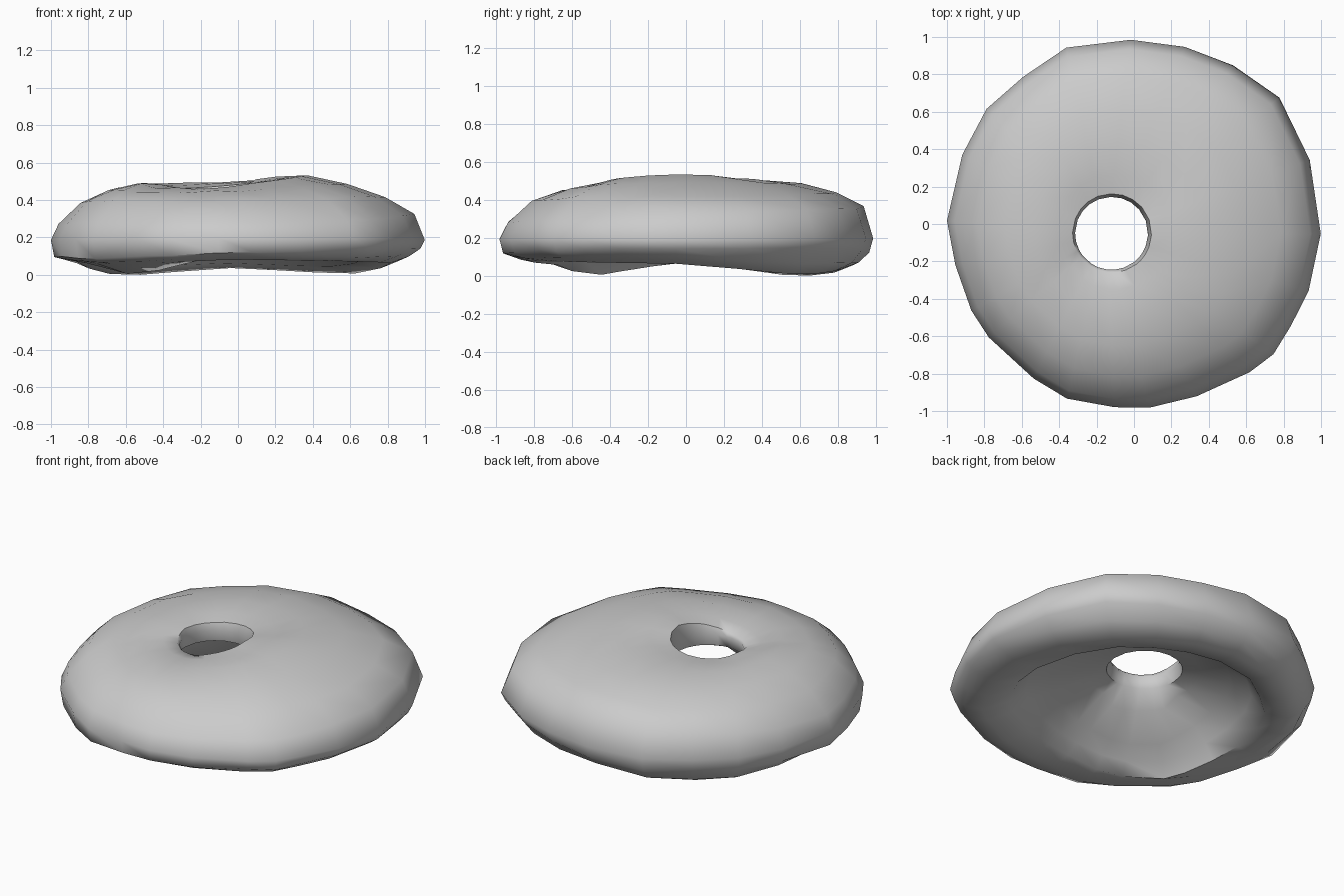
import bpy, bmesh, math, random

if "Cube" in bpy.data.objects:
    bpy.data.objects.remove(bpy.data.objects["Cube"])

random.seed(4)

# Outline corners seen from the top: (angle in degrees, radius)
OUTLINE = [(-3, 1.0), (20, 1.0), (41, 1.03), (58, 1.0), (74, .985), (91, .985), (111, 1.01),
           (127, .985), (142, 1.0), (158, .99), (179, 1.0), (193, .98), (208, .985),
           (218, .985), (237, .985), (249, 1.0), (264, .985), (275, .985), (290, .98),
           (308, 1.005), (317, 1.02), (327, 1.0), (339, 1.0)]
HOLE = (-.12, -.05)
HOLE_R = .195

# Section heights every 45 degrees, starting at +x:
# top crest, shoulder, upper edge, lower edge, lip, inner lip, cavity
SECTIONS = [
    (.545, .425, .34, .15, .07, .08, .27),
    (.52, .43, .35, .16, .01, .05, .30),
    (.505, .445, .37, .13, .045, .07, .30),
    (.495, .425, .34, .12, .00, .05, .27),
    (.50, .395, .28, .10, .08, .08, .24),
    (.47, .40, .29, .10, .06, .00, .12),
    (.475, .40, .29, .13, .09, .12, .20),
    (.515, .42, .30, .14, .08, .14, .27),
]


def section(deg):
    f = (deg % 360) / 45
    i, k = int(f), f - int(f)
    a, b = SECTIONS[i % 8], SECTIONS[(i + 1) % 8]
    return [p + (q - p) * k for p, q in zip(a, b)]


def ring_body():
    bm = bmesh.new()
    columns = []
    for deg, r in OUTLINE:
        a = math.radians(deg)
        hx, hy = HOLE[0] + HOLE_R * math.cos(a), HOLE[1] + HOLE_R * math.sin(a)
        ox, oy = r * math.cos(a), r * math.sin(a)
        crest, shoulder, upper, lower, lip, inner, cavity = section(deg)
        # (0 = hole wall, 1 = outer edge; height)
        profile = [(0, .43), (.02, crest - .025), (.14, crest - .01), (.32, crest),
                   (.55, (crest + shoulder) / 2 + .015), (.77, shoulder), (.94, upper),
                   (1, .20), (.975, lower), (.91, lip * .6 + lower * .4), (.80, lip),
                   (.63, inner), (.53, inner * .45 + cavity * .55), (.38, cavity),
                   (.15, .33 if cavity > .2 else .27), (.02, .36)]
        col = []
        for n, (t, z) in enumerate(profile):
            wobble = random.uniform(-.006, .006) if 2 < n < 10 else 0
            col.append(bm.verts.new((hx + (ox - hx) * t, hy + (oy - hy) * t, z + wobble)))
        columns.append(col)
    for i, col in enumerate(columns):
        nxt = columns[(i + 1) % len(columns)]
        for j in range(len(col)):
            k = (j + 1) % len(col)
            bm.faces.new((col[j], col[k], nxt[k], nxt[j]))
    bmesh.ops.recalc_face_normals(bm, faces=bm.faces)
    # rest the lowest point on the floor
    low = min(v.co.z for v in bm.verts)
    bmesh.ops.translate(bm, verts=bm.verts, vec=(0, 0, -low))
    mesh = bpy.data.meshes.new("ring_body")
    bm.to_mesh(mesh)
    bm.free()
    obj = bpy.data.objects.new("ring_body", mesh)
    bpy.context.collection.objects.link(obj)
    return obj


# Lumpy ring with a hollow underside
body = ring_body()
bpy.context.view_layer.objects.active = body
body.select_set(True)
bpy.ops.object.shade_smooth_by_angle(angle=math.radians(55))
